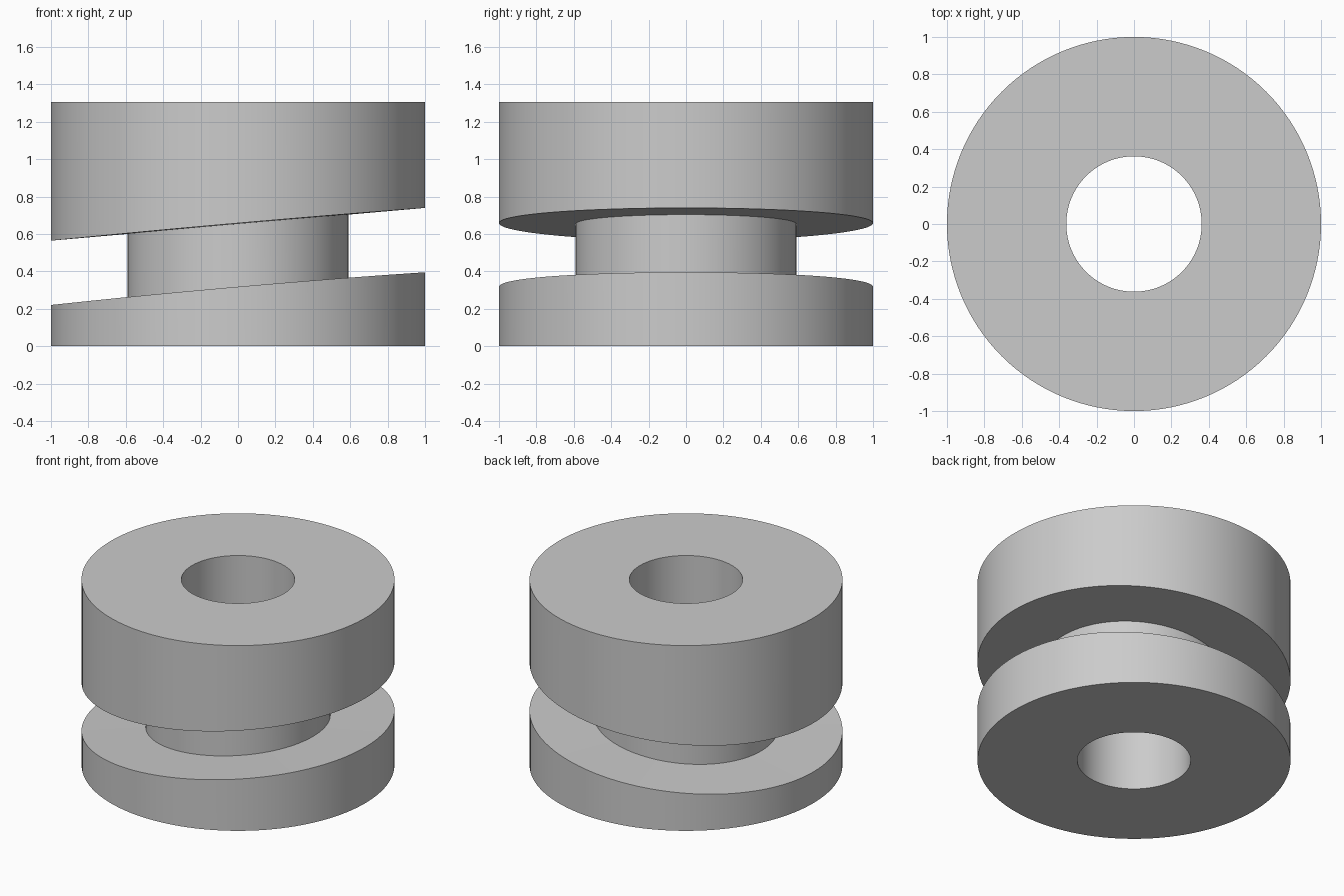
import bpy
import bmesh
from math import cos, sin, tau, radians

cube = bpy.data.objects.get("Cube")
if cube:
    bpy.data.objects.remove(cube, do_unlink=True)

SEGMENTS = 128
BORE, CORE, RIM = 0.362, 0.59, 1.0
TOP = 1.306
SLOPE = 0.0875


def groove_floor(x, y):
    return 0.308 + SLOPE * x + 0.01 * y * y


def groove_roof(x, y):
    return 0.652 + SLOPE * x + 0.006 * y * y


def bottom(x, y):
    return 0.0


def top(x, y):
    return TOP


# Ring cross-section: radius and height rule of each corner
PROFILE = [
    (BORE, bottom), (RIM, bottom),
    (RIM, groove_floor), (CORE, groove_floor),
    (CORE, groove_roof), (RIM, groove_roof),
    (RIM, top), (BORE, top),
]

# Plain grey material
grey = bpy.data.materials.new("plain grey")
grey.use_nodes = True
colour = (0.6, 0.6, 0.6, 1)
grey.diffuse_color = colour
grey.node_tree.nodes["Principled BSDF"].inputs["Base Color"].default_value = colour

# Bored collar with a tilted groove, lofted around z
bm = bmesh.new()
rings = []
for i in range(SEGMENTS):
    a = tau * i / SEGMENTS
    ring = []
    for r, height in PROFILE:
        x, y = r * cos(a), r * sin(a)
        ring.append(bm.verts.new((x, y, height(x, y))))
    rings.append(ring)

n = len(PROFILE)
for i, ring in enumerate(rings):
    after = rings[(i + 1) % SEGMENTS]
    for j in range(n):
        k = (j + 1) % n
        bm.faces.new((ring[j], after[j], after[k], ring[k]))
bmesh.ops.recalc_face_normals(bm, faces=bm.faces)

mesh = bpy.data.meshes.new("grooved_collar")
bm.to_mesh(mesh)
bm.free()
mesh.materials.append(grey)
collar = bpy.data.objects.new("grooved_collar", mesh)
bpy.context.collection.objects.link(collar)

# Smooth walls, sharp rims
bpy.ops.object.select_all(action="DESELECT")
collar.select_set(True)
bpy.context.view_layer.objects.active = collar
bpy.ops.object.shade_smooth_by_angle(angle=radians(30))
